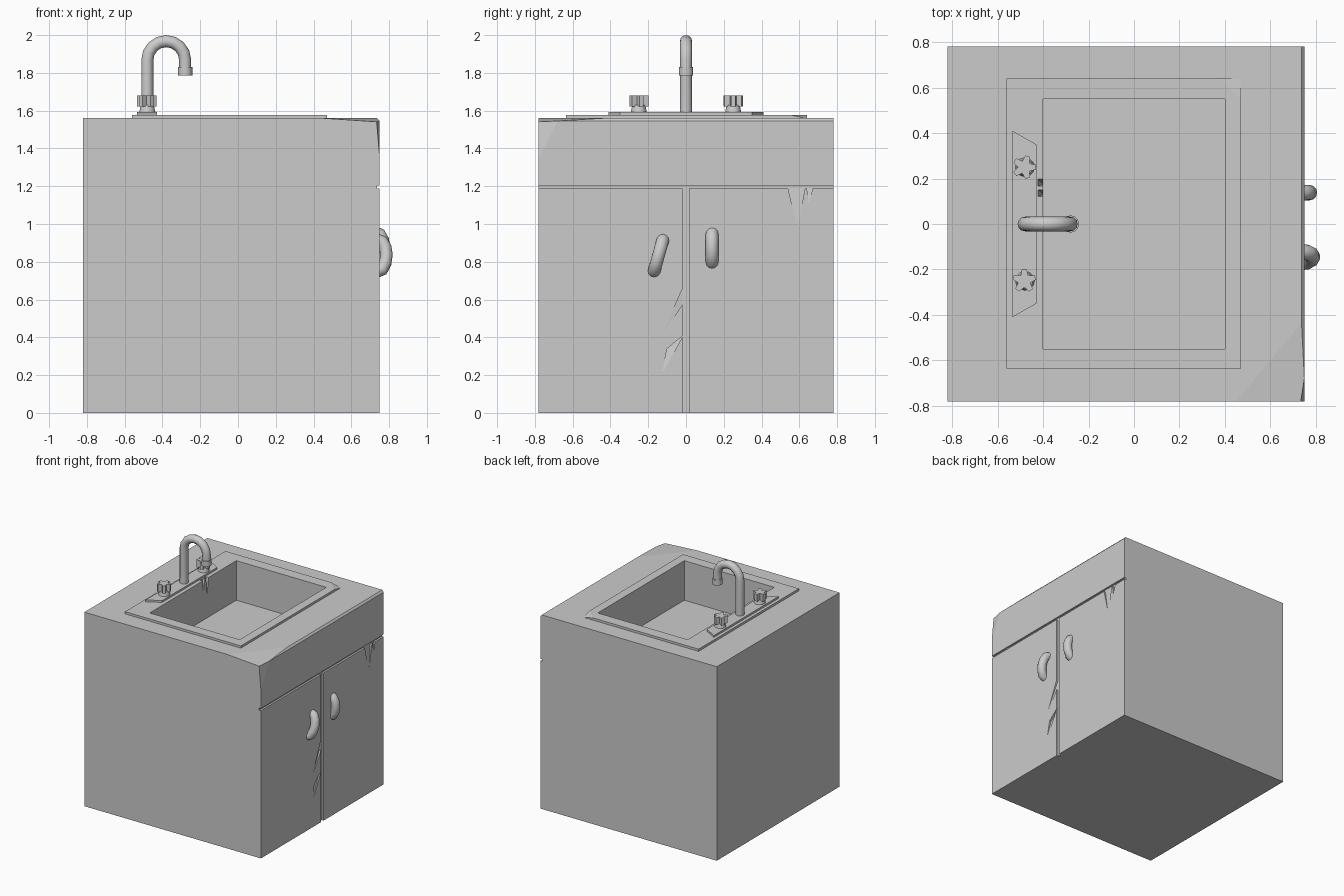
import bpy, bmesh
from math import sin, cos, pi, radians
from mathutils import Vector

if "Cube" in bpy.data.objects:
    bpy.data.objects.remove(bpy.data.objects["Cube"])


def add_mesh(name, bm):
    bmesh.ops.recalc_face_normals(bm, faces=bm.faces)
    me = bpy.data.meshes.new(name)
    bm.to_mesh(me)
    bm.free()
    ob = bpy.data.objects.new(name, me)
    bpy.context.collection.objects.link(ob)
    return ob


def prism(name, pts, z0, z1, planes=(), taper=1.0):
    """Extrude an outline from z0 to z1, then slice off corners with planes."""
    bm = bmesh.new()
    c = sum((Vector(p) for p in pts), Vector((0, 0))) / len(pts)
    low = [bm.verts.new((*p, z0)) for p in pts]
    top = [bm.verts.new((*(c + (Vector(p) - c) * taper), z1)) for p in pts]
    bm.faces.new(low[::-1])
    bm.faces.new(top)
    for i in range(len(pts)):
        j = (i + 1) % len(pts)
        bm.faces.new((low[i], low[j], top[j], top[i]))
    for a, b, c in planes:
        a, b, c = Vector(a), Vector(b), Vector(c)
        n = (b - a).cross(c - a).normalized()
        if n.z < 0:
            n = -n
        res = bmesh.ops.bisect_plane(bm, geom=bm.verts[:] + bm.edges[:] + bm.faces[:],
                                     dist=1e-5, plane_co=a, plane_no=n, clear_outer=True)
        edges = [e for e in res["geom_cut"] if isinstance(e, bmesh.types.BMEdge)]
        bmesh.ops.holes_fill(bm, edges=edges, sides=0)
    return add_mesh(name, bm)


def rect(x0, x1, y0, y1):
    return [(x0, y0), (x1, y0), (x1, y1), (x0, y1)]


def ring(x, y, r, n):
    return [(x + r * cos(2 * pi * i / n), y + r * sin(2 * pi * i / n)) for i in range(n)]


def crack(x, depth, a, b, tip):
    """Wedge cutter on an x-facing wall: deep along edge a-b, fading out at tip."""
    bm = bmesh.new()
    for p in (a, b, tip):
        bm.verts.new((x + 0.002, *p))
    for p in (a, b):
        bm.verts.new((x - depth, *p))
    bmesh.ops.convex_hull(bm, input=bm.verts[:])
    return add_mesh("crack_cutter", bm)


def cut(cutter, *targets):
    cutter.hide_render = True
    for t in targets:
        m = t.modifiers.new("cut", 'BOOLEAN')
        m.operation, m.solver, m.object = 'DIFFERENCE', 'EXACT', cutter
        bpy.context.view_layer.objects.active = t
        bpy.ops.object.modifier_apply(modifier=m.name)
    bpy.data.objects.remove(cutter)


def smooth(ob):
    bpy.ops.object.select_all(action='DESELECT')
    ob.select_set(True)
    bpy.context.view_layer.objects.active = ob
    bpy.ops.object.shade_smooth_by_angle(angle=radians(40))


def tube(name, pts, r):
    cu = bpy.data.curves.new(name, 'CURVE')
    cu.dimensions = '3D'
    cu.bevel_depth, cu.bevel_resolution, cu.use_fill_caps = r, 4, True
    sp = cu.splines.new('POLY')
    sp.points.add(len(pts) - 1)
    for p, co in zip(sp.points, pts):
        p.co = (*co, 1)
    ob = bpy.data.objects.new(name, cu)
    bpy.context.collection.objects.link(ob)
    bpy.ops.object.select_all(action='DESELECT')
    ob.select_set(True)
    bpy.context.view_layer.objects.active = ob
    bpy.ops.object.convert(target='MESH')
    smooth(bpy.context.object)


# Cabinet body with worn front top edge and chipped corner
cabinet = prism("cabinet", rect(-0.82, 0.75, -0.78, 0.78), 0, 1.56, [
    ((0.737, -1, 1.56), (0.737, 1, 1.56), (0.75, 0, 1.545)),
    ((0.45, -0.78, 1.56), (0.75, -0.42, 1.56), (0.75, -0.78, 1.54)),
    ((0.75, -0.78, 1.35), (0.75, -0.67, 1.56), (0.734, -0.78, 1.54)),
])

# Sink rim with one dented corner
rim = prism("sink_rim", rect(-0.56, 0.47, -0.635, 0.64), 1.555, 1.578, [
    ((0.38, 0.64, 1.578), (0.47, 0.55, 1.578), (0.47, 0.64, 1.558))])

# Basin hollow
cut(prism("basin_cutter", rect(-0.40, 0.40, -0.55, 0.55), 1.26, 1.8), cabinet, rim)

# Grooves between the two doors and the upper panel
cut(prism("panel_groove", rect(0.735, 0.9, -0.9, 0.9), 1.187, 1.205), cabinet)
cut(prism("door_groove", rect(0.735, 0.9, -0.018, 0.016), -0.1, 1.19), cabinet)

# Cracks in the doors, then in the basin wall
for a, b, tip in (((-0.015, 0.665), (-0.015, 0.58), (-0.13, 0.41)),
                  ((-0.015, 0.41), (-0.10, 0.34), (-0.13, 0.20)),
                  ((0.54, 1.19), (0.63, 1.19), (0.59, 0.98)),
                  ((0.64, 1.19), (0.67, 1.19), (0.652, 1.10))):
    cut(crack(0.75, 0.0145, a, b, tip), cabinet)
for a, b, tip in (((0.165, 1.6), (0.20, 1.6), (0.175, 1.42)),
                  ((0.12, 1.6), (0.155, 1.6), (0.13, 1.48))):
    cut(crack(-0.40, 0.027, a, b, tip), cabinet, rim)

# Faucet base plate
prism("faucet_plate", [(-0.535, -0.41), (-0.43, -0.35), (-0.43, 0.35), (-0.535, 0.41)],
      1.575, 1.593)

# Gooseneck spout and its nozzle
arc = [(-0.38 - 0.1 * cos(pi * i / 8), 0, 1.868 + 0.1 * sin(pi * i / 8)) for i in range(9)]
tube("spout", [(-0.48, 0, 1.585)] + arc + [(-0.28, 0, 1.80)], 0.032)
smooth(prism("nozzle", ring(-0.28, 0, 0.038, 12), 1.787, 1.83))

# Star-shaped tap knobs on short stems
for side, y, turn in (("left", -0.25, 0.3), ("right", 0.25, 0.0)):
    smooth(prism(side + "_knob_stem", ring(-0.48, y, 0.043, 12), 1.59, 1.63, taper=0.8))
    star = []
    for k in range(5):
        for da, r in ((-36, 0.028), (-12, 0.052), (12, 0.052)):
            t = radians(72 * k + da) + turn
            star.append((-0.483 + r * cos(t), y + r * sin(t)))
    prism(side + "_knob", star, 1.622, 1.68)

# Door handles, the left one hanging crooked
bow = [(0.735, -0.085), (0.762, -0.075), (0.778, -0.04), (0.784, 0.0),
       (0.778, 0.04), (0.762, 0.07), (0.735, 0.08)]
for name, y, z, lean, out in (("left_handle", -0.145, 0.835, 0.28, 0.002),
                              ("right_handle", 0.138, 0.875, 0.0, -0.012)):
    tube(name, [(x + out, y + lean * h, z + h) for x, h in bow], 0.034)
